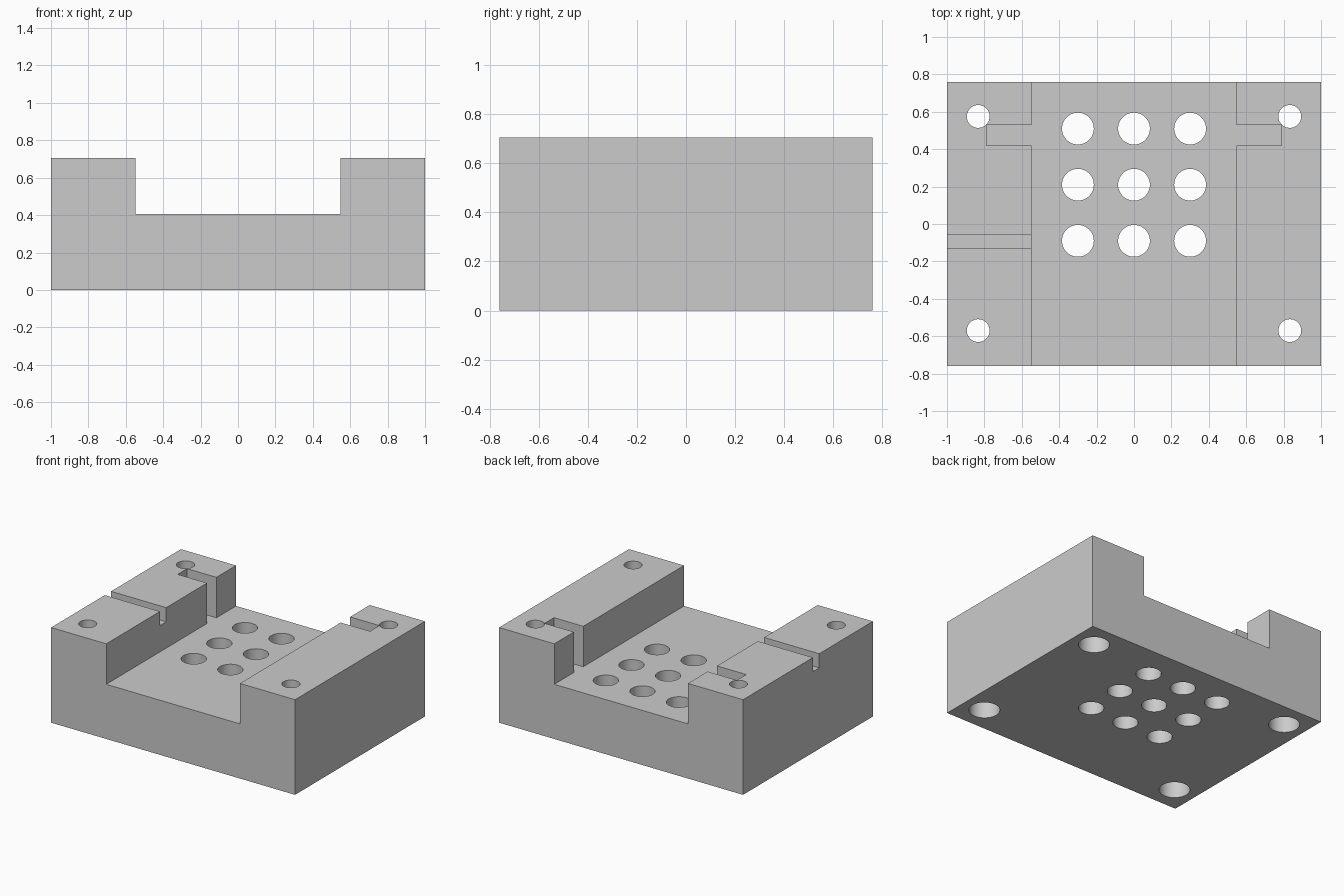
import bpy
import bmesh
from mathutils import Matrix

if "Cube" in bpy.data.objects:
    bpy.data.objects.remove(bpy.data.objects["Cube"], do_unlink=True)

HALF_W, HALF_D, HEIGHT = 1.0, 0.76, 0.705
FLOOR, WALL = 0.405, 0.548

grey = bpy.data.materials.new("machined_grey")
grey.diffuse_color = (0.6, 0.6, 0.6, 1)
grey.use_nodes = True
grey.node_tree.nodes["Principled BSDF"].inputs["Base Color"].default_value = (0.6, 0.6, 0.6, 1)


def make_object(name, bm):
    bmesh.ops.recalc_face_normals(bm, faces=bm.faces[:])
    mesh = bpy.data.meshes.new(name)
    bm.to_mesh(mesh)
    bm.free()
    mesh.materials.append(grey)
    obj = bpy.data.objects.new(name, mesh)
    bpy.context.collection.objects.link(obj)
    return obj


def prism(name, outline, z0, z1):
    """Extrude a plan outline from z0 up to z1."""
    bm = bmesh.new()
    face = bm.faces.new([bm.verts.new((x, y, z0)) for x, y in outline])
    top = bmesh.ops.extrude_face_region(bm, geom=[face])["geom"]
    verts = [v for v in top if isinstance(v, bmesh.types.BMVert)]
    bmesh.ops.translate(bm, verts=verts, vec=(0, 0, z1 - z0))
    return make_object(name, bm)


def box(name, x0, x1, y0, y1, z0, z1):
    return prism(name, [(x0, y0), (x1, y0), (x1, y1), (x0, y1)], z0, z1)


def drills(name, centres, radius, z0, z1):
    """A set of upright cylinders."""
    bm = bmesh.new()
    for x, y in centres:
        bmesh.ops.create_cone(bm, cap_ends=True, segments=64, radius1=radius, radius2=radius,
                              depth=z1 - z0, matrix=Matrix.Translation((x, y, (z0 + z1) / 2)))
    return make_object(name, bm)


# Solid block
block = box("fixture_block", -HALF_W, HALF_W, -HALF_D, HALF_D, 0, HEIGHT)

# Central channel with a side notch into each wall
right_side = [(WALL, -1), (WALL, 0.42), (0.788, 0.42), (0.788, 0.53), (WALL, 0.53), (WALL, 1)]
channel = right_side + [(-x, y) for x, y in reversed(right_side)]

# Screw holes at the corners, each with a wider bore underneath
corners = [(x, y) for x in (-0.833, 0.833) for y in (-0.57, 0.575)]
grid = [(x, y) for x in (-0.3, 0, 0.3) for y in (-0.09, 0.21, 0.51)]

cutters = [
    prism("channel_cutter", channel, FLOOR, 1),
    box("groove_cutter", -1.2, -0.5, -0.132, -0.058, HEIGHT - 0.105, 1),
    drills("floor_hole_cutter", grid, 0.085, -0.2, 0.6),
    drills("screw_hole_cutter", corners, 0.061, -0.2, 1),
    drills("counterbore_cutter", corners, 0.104, -0.2, 0.3),
]

# Cut the block, then discard the cutters
bpy.ops.object.select_all(action="DESELECT")
bpy.context.view_layer.objects.active = block
block.select_set(True)
for cutter in cutters:
    mod = block.modifiers.new(cutter.name, "BOOLEAN")
    mod.operation = "DIFFERENCE"
    mod.solver = "EXACT"
    mod.object = cutter
    bpy.ops.object.modifier_apply(modifier=mod.name)
    bpy.data.objects.remove(cutter, do_unlink=True)

bpy.ops.object.shade_smooth_by_angle()
